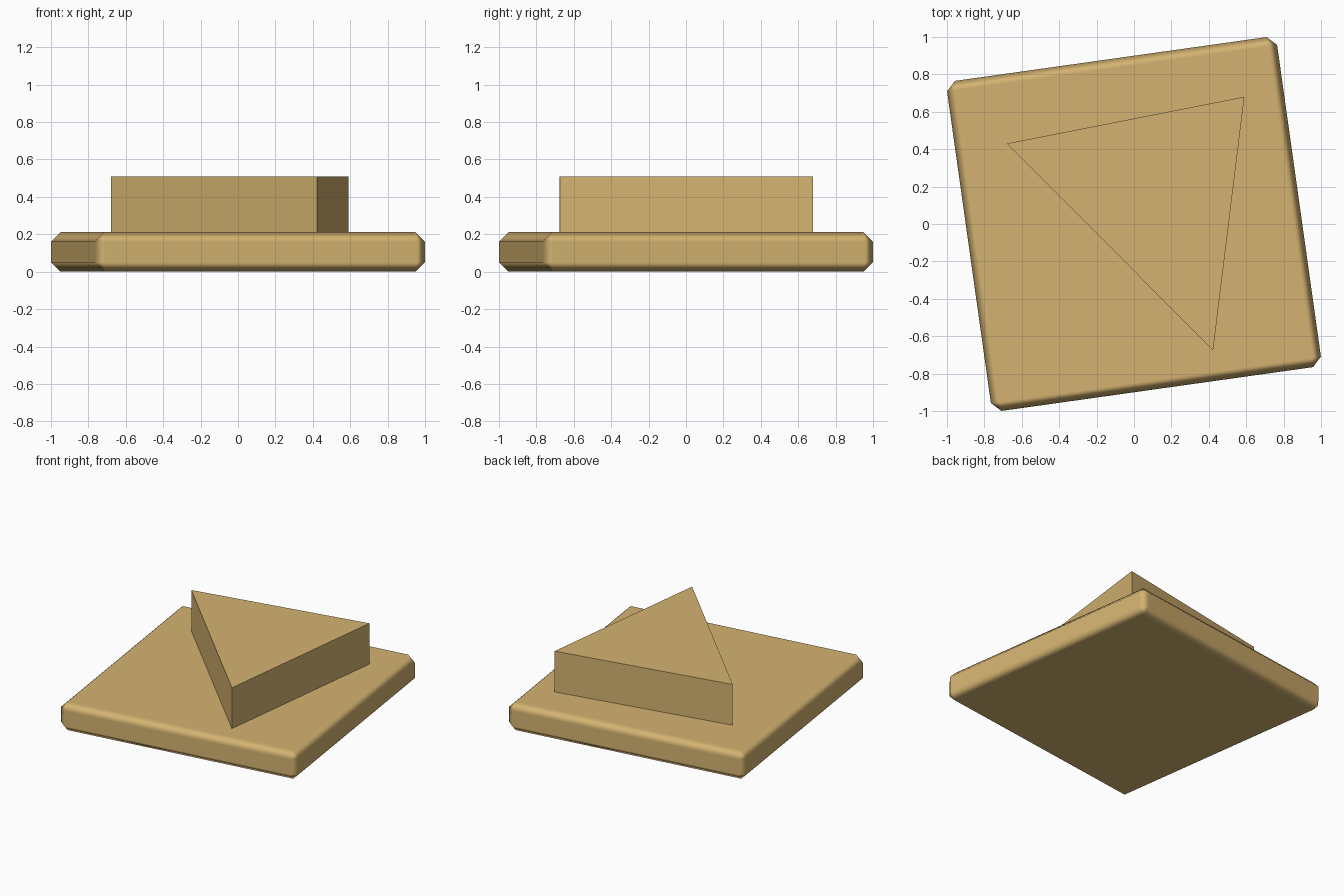
import bpy
import bmesh
import math

if "Cube" in bpy.data.objects:
    bpy.data.objects.remove(bpy.data.objects["Cube"])

tan = bpy.data.materials.new("tan")
tan.diffuse_color = (0.66, 0.45, 0.165, 1.0)
tan.use_nodes = True
tan.node_tree.nodes["Principled BSDF"].inputs["Base Color"].default_value = tan.diffuse_color


def prism(name, outline, z0, z1):
    """Extrude a counter-clockwise outline from z0 up to z1."""
    bm = bmesh.new()
    low = [bm.verts.new((x, y, z0)) for x, y in outline]
    high = [bm.verts.new((x, y, z1)) for x, y in outline]
    bm.faces.new(low[::-1])
    bm.faces.new(high)
    n = len(outline)
    for i in range(n):
        j = (i + 1) % n
        bm.faces.new((low[i], low[j], high[j], high[i]))
    mesh = bpy.data.meshes.new(name)
    bm.to_mesh(mesh)
    bm.free()
    mesh.materials.append(tan)
    obj = bpy.data.objects.new(name, mesh)
    bpy.context.collection.objects.link(obj)
    return obj


# Square base slab, slightly turned, with soft-shaded chamfered edges
h = 0.891
base = prism("base_slab", [(-h, -h), (h, -h), (h, h), (-h, h)], 0.0, 0.211)
base.rotation_euler.z = math.radians(8.0)
base.data.shade_smooth()
bevel = base.modifiers.new("soft_edges", 'BEVEL')
bevel.width = 0.05
bevel.segments = 1
bevel.limit_method = 'NONE'
bevel.harden_normals = True

# Sharp-edged triangular block resting on the slab
prism("triangle_block", [(-0.68, 0.43), (0.423, -0.675), (0.59, 0.68)], 0.211, 0.51)
